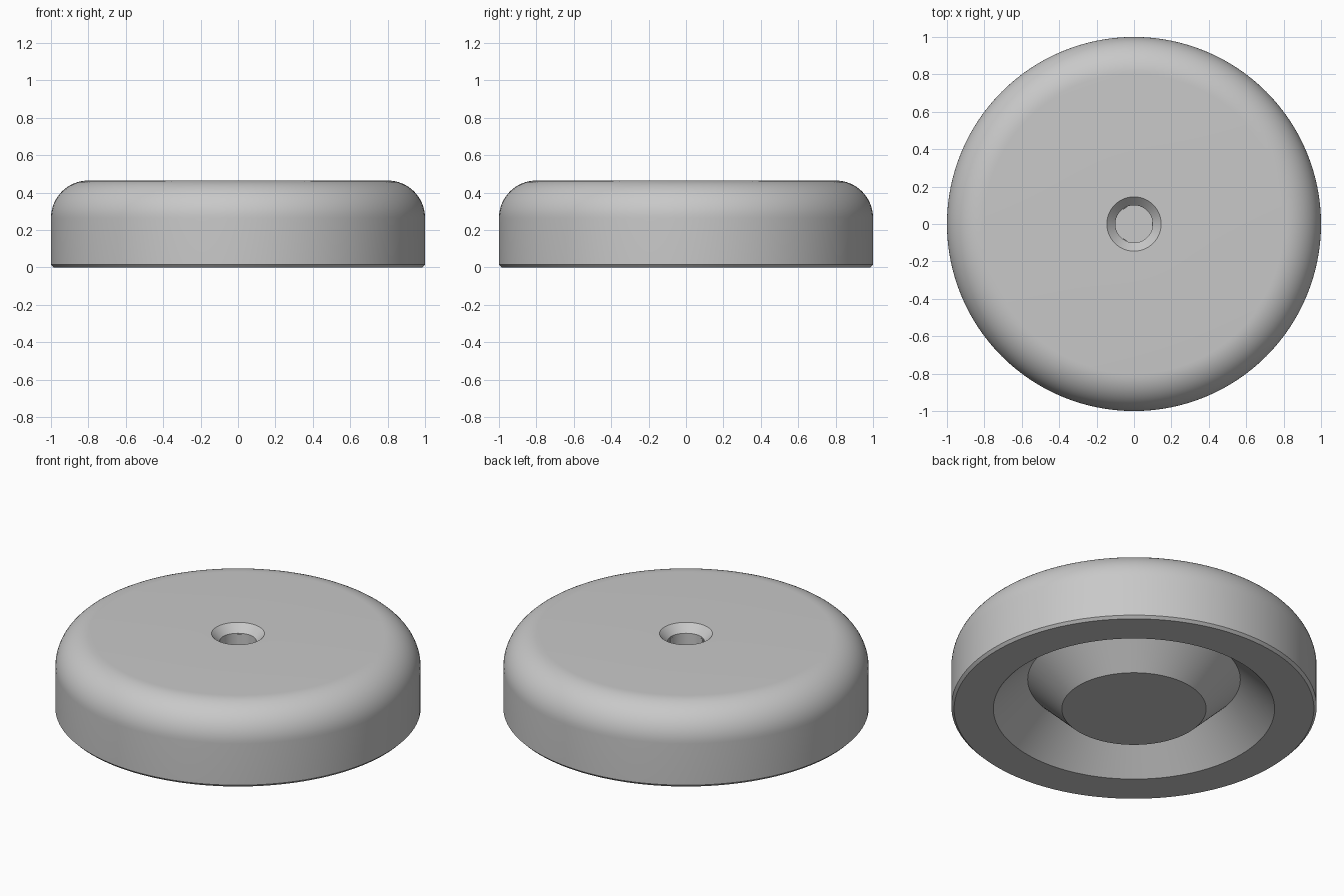
import bpy, bmesh, math
from mathutils import Matrix, Vector

cube = bpy.data.objects.get("Cube")
if cube:
    bpy.data.objects.remove(cube, do_unlink=True)

SEGMENTS = 128
HEIGHT = 0.465
FILLET = 0.2
HOLE_R = 0.1
HOLE_FLOOR = 0.12
SINK = 0.045

grey = bpy.data.materials.new("plain_grey")
grey.use_nodes = True
colour = (0.58, 0.58, 0.58, 1)
grey.diffuse_color = colour
grey.node_tree.nodes["Principled BSDF"].inputs["Base Color"].default_value = colour


def add_object(name, bm):
    """Turn a bmesh into a grey object with outward normals."""
    bmesh.ops.recalc_face_normals(bm, faces=bm.faces)
    mesh = bpy.data.meshes.new(name)
    bm.to_mesh(mesh)
    bm.free()
    mesh.materials.append(grey)
    obj = bpy.data.objects.new(name, mesh)
    bpy.context.collection.objects.link(obj)
    return obj


def revolve(name, profile):
    """Spin an (r, z) profile about the z axis."""
    bm = bmesh.new()
    verts = [bm.verts.new((r, 0, z)) for r, z in profile]
    edges = [bm.edges.new(pair) for pair in zip(verts, verts[1:])]
    bmesh.ops.spin(bm, geom=verts + edges, cent=(0, 0, 0), axis=(0, 0, 1),
                   angle=math.tau, steps=SEGMENTS, use_duplicate=False)
    bmesh.ops.remove_doubles(bm, verts=bm.verts, dist=1e-4)
    return add_object(name, bm)


# Round body: boss, V groove, chamfered foot, rounded rim, countersunk blind hole
underside = [(0, 0), (0.395, 0), (0.582, 0.185), (0.77, 0), (0.985, 0), (1, 0.015)]
rim = [(1 - FILLET + FILLET * math.cos(a), HEIGHT - FILLET + FILLET * math.sin(a))
       for a in (math.pi / 2 * i / 16 for i in range(17))]
hole = [(HOLE_R + SINK, HEIGHT), (HOLE_R, HEIGHT - SINK), (HOLE_R, HOLE_FLOOR), (0, HOLE_FLOOR)]
body = revolve("round_body", underside + rim + hole)

bpy.context.view_layer.objects.active = body
body.select_set(True)
bpy.ops.object.shade_smooth_by_angle(angle=math.radians(30))

# Three slim grip ribs on the wall of the hole
rib_height = HEIGHT - SINK - HOLE_FLOOR
for i in range(3):
    bm = bmesh.new()
    bmesh.ops.create_cube(bm, size=1)
    bmesh.ops.scale(bm, vec=Vector((0.01, 0.022, rib_height)), verts=bm.verts)
    bmesh.ops.translate(bm, vec=(HOLE_R, 0, HOLE_FLOOR + rib_height / 2 - 0.005), verts=bm.verts)
    bmesh.ops.rotate(bm, cent=(0, 0, 0), verts=bm.verts,
                     matrix=Matrix.Rotation(math.tau * i / 3, 3, 'Z'))
    add_object(f"hole_rib_{i + 1}", bm)
